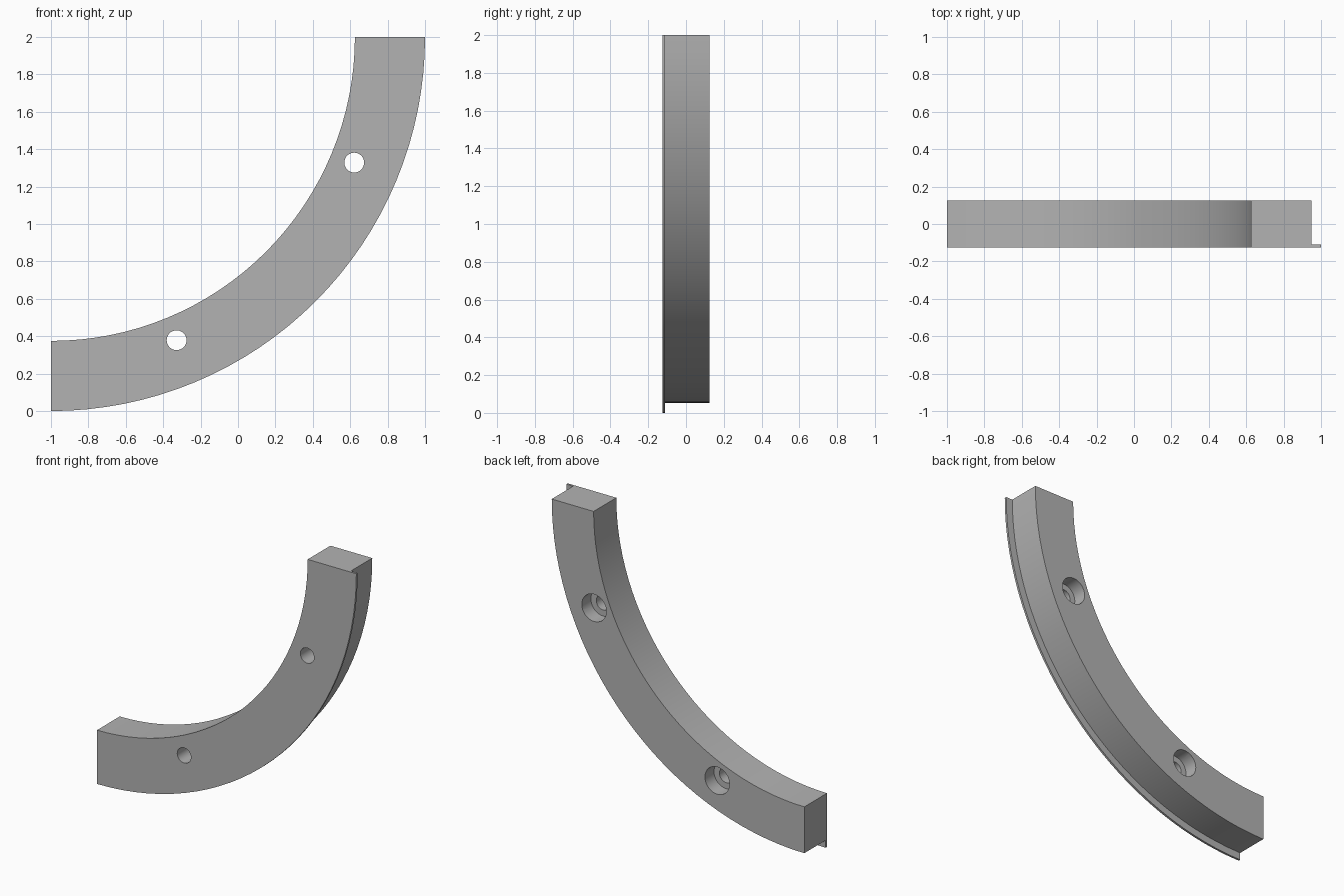
import bpy, bmesh
from math import radians, cos, sin, pi
from mathutils import Vector, Matrix

if "Cube" in bpy.data.objects:
    bpy.data.objects.remove(bpy.data.objects["Cube"], do_unlink=True)

CENTRE = Vector((-1, 0, 2))        # axis of the quarter ring, along y
INNER, BODY, LIP = 1.625, 1.948, 2.0
FRONT, BACK, LIP_BACK = -0.125, 0.125, -0.11
HOLE_RADIUS, BORE_RADIUS, BORE_FLOOR = 0.053, 0.095, 0.025

grey = bpy.data.materials.new("grey")
grey.use_nodes = True
colour = (0.45, 0.45, 0.45, 1)
grey.diffuse_color = colour
grey.node_tree.nodes["Principled BSDF"].inputs["Base Color"].default_value = colour


def spin_profile(name, profile, angle, steps, centre):
    """Sweep a closed (radius, y) profile about the y axis."""
    bm = bmesh.new()
    rings = []
    full = abs(angle - 2 * pi) < 1e-6
    for i in range(steps if full else steps + 1):
        a = angle * i / steps
        rings.append([bm.verts.new(centre + Vector((r * cos(a), y, -r * sin(a))))
                      for r, y in profile])
    n = len(profile)
    pairs = list(zip(rings, rings[1:]))
    if full:
        pairs.append((rings[-1], rings[0]))
    for a, b in pairs:
        for j in range(n):
            k = (j + 1) % n
            if not (full and k == 0):
                bm.faces.new((a[j], a[k], b[k], b[j]))
    if full:                       # flat discs close a solid of revolution
        bm.faces.new([r[0] for r in rings])
        bm.faces.new([r[-1] for r in rings])
    else:                          # end caps close a partial sweep
        bm.faces.new(rings[0])
        bm.faces.new(rings[-1])
    bmesh.ops.recalc_face_normals(bm, faces=bm.faces)
    mesh = bpy.data.meshes.new(name)
    bm.to_mesh(mesh)
    bm.free()
    mesh.materials.append(grey)
    obj = bpy.data.objects.new(name, mesh)
    bpy.context.collection.objects.link(obj)
    return obj


# Quarter ring with a thin lip along the front outer edge
ring = spin_profile("curved_rail", [
    (INNER, FRONT), (LIP, FRONT), (LIP, LIP_BACK),
    (BODY, LIP_BACK), (BODY, BACK), (INNER, BACK)], pi / 2, 32, CENTRE)

bpy.ops.object.select_all(action='DESELECT')
bpy.context.view_layer.objects.active = ring
ring.select_set(True)

# Two counterbored screw holes, wide at the back
for angle in (22.5, 67.5):
    a = radians(angle)
    spot = CENTRE + Matrix.Rotation(a, 3, 'Y') @ Vector((1.755, 0, 0))
    cutter = spin_profile("hole_cutter", [
        (HOLE_RADIUS, FRONT - 0.1), (HOLE_RADIUS, BORE_FLOOR),
        (BORE_RADIUS, BORE_FLOOR), (BORE_RADIUS, BACK + 0.1)], 2 * pi, 32, spot)
    cutter.hide_render = True
    cut = ring.modifiers.new("screw_hole", 'BOOLEAN')
    cut.operation = 'DIFFERENCE'
    cut.solver = 'EXACT'
    cut.object = cutter
    bpy.ops.object.modifier_apply(modifier=cut.name)
    bpy.data.objects.remove(cutter, do_unlink=True)

bpy.ops.object.shade_smooth_by_angle(angle=radians(30))
